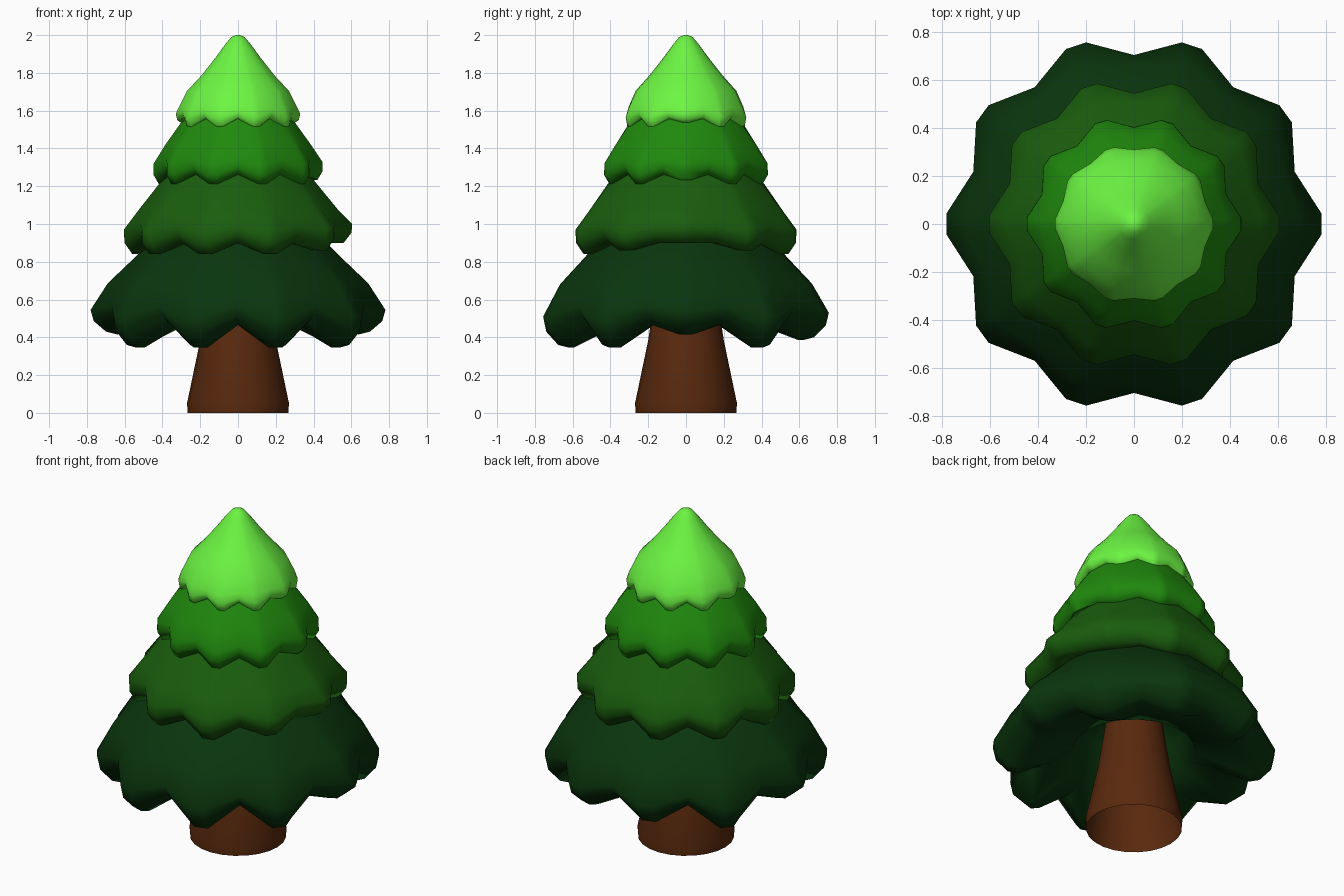
import bpy
import bmesh
from math import pi, sin, cos, radians

if "Cube" in bpy.data.objects:
    bpy.data.objects.remove(bpy.data.objects["Cube"])


def material(name, rgb):
    m = bpy.data.materials.new(name)
    m.diffuse_color = (*rgb, 1)
    m.use_nodes = True
    m.node_tree.nodes["Principled BSDF"].inputs["Base Color"].default_value = m.diffuse_color
    return m


def lathe(name, rgb, rings, closed=True, angle=60):
    """Skin a list of point rings (top to bottom); cap both ends if closed."""
    bm = bmesh.new()
    loops = [[bm.verts.new(p) for p in ring] for ring in rings]
    n = len(loops[0])
    for a, b in zip(loops, loops[1:]):
        for i in range(n):
            j = (i + 1) % n
            bm.faces.new((a[i], b[i], b[j], a[j]))
    if closed:
        bm.faces.new(loops[0])
        bm.faces.new(loops[-1][::-1])
    bmesh.ops.recalc_face_normals(bm, faces=bm.faces[:])
    mesh = bpy.data.meshes.new(name)
    bm.to_mesh(mesh)
    bm.free()
    obj = bpy.data.objects.new(name, mesh)
    bpy.context.collection.objects.link(obj)
    mesh.materials.append(material(name + "_colour", rgb))
    bpy.ops.object.select_all(action='DESELECT')
    bpy.context.view_layer.objects.active = obj
    obj.select_set(True)
    bpy.ops.object.shade_smooth_by_angle(angle=radians(angle))
    return obj


def tier(name, rgb, profile, depth, lift, raised, lobes=10):
    """Scalloped skirt; profile rows are radius, z, radius weight, height weight."""
    rings = []
    for r, z, wr, wz in profile:
        ring = []
        for k in range(lobes):
            # each lobe: blunt tip (two points), then the valley
            for offset, t in ((-0.09, 1), (0.09, 1), (0.5, 0)):
                rr = r * (1 - wr * depth * (1 - t))
                zz = z + wz * (lift * (1 - t) + raised.get(k, 0) * t)
                a = 2 * pi * (k + offset) / lobes
                ring.append((rr * cos(a), rr * sin(a), zz))
        rings.append(ring)
    return lathe(name, rgb, rings)


# Trunk, an open tapered tube
trunk = [(0.13, 0.85), (0.20, 0.385), (0.27, 0.05), (0.266, 0)]
lathe("trunk", (0.10, 0.022, 0.004),
      [[(r * cos(2 * pi * i / 24), r * sin(2 * pi * i / 24), z) for i in range(24)]
       for r, z in trunk], closed=False)

# Bottom skirt, with a hollow around the trunk
tier("bottom_branches", (0.003, 0.036, 0.004), [
    (0.12, 1.15, 0, 0), (0.42, 0.95, 0, 0), (0.55, 0.82, 0.2, 0),
    (0.69, 0.68, 0.5, 0.1), (0.782, 0.51, 1, 0.5), (0.765, 0.43, 1, 0.8),
    (0.70, 0.36, 1, 1), (0.64, 0.345, 1, 1), (0.50, 0.41, 0.6, 0.6),
    (0.34, 0.50, 0, 0), (0.29, 0.65, 0, 0), (0.15, 0.80, 0, 0)],
    0.10, 0.12, {0: 0.07, 5: 0.07, 2: 0.04, 3: 0.04})

# Lower middle skirt
tier("lower_middle_branches", (0.010, 0.11, 0.004), [
    (0.10, 1.45, 0, 0), (0.34, 1.31, 0, 0), (0.42, 1.21, 0.1, 0),
    (0.53, 1.07, 0.5, 0.1), (0.605, 0.97, 1, 0.5), (0.602, 0.90, 1, 0.9),
    (0.56, 0.84, 1, 1), (0.50, 0.845, 1, 0.9), (0.37, 0.93, 0, 0),
    (0.20, 1.0, 0, 0)],
    0.10, 0.06, {0: 0.06, 1: 0.02, 9: 0.02})

# Upper middle skirt
tier("upper_middle_branches", (0.014, 0.25, 0.004), [
    (0.08, 1.72, 0, 0), (0.22, 1.64, 0, 0), (0.30, 1.54, 0.1, 0),
    (0.385, 1.42, 0.5, 0.1), (0.447, 1.32, 1, 0.5), (0.448, 1.26, 1, 0.9),
    (0.42, 1.212, 1, 1), (0.36, 1.22, 1, 0.9), (0.26, 1.31, 0, 0),
    (0.15, 1.36, 0, 0)],
    0.10, 0.05, {0: 0.02})

# Tip
tier("top_branches", (0.15, 0.92, 0.055), [
    (0.012, 2.0, 0, 0), (0.035, 1.99, 0, 0), (0.065, 1.955, 0, 0),
    (0.12, 1.88, 0, 0), (0.195, 1.785, 0, 0), (0.27, 1.705, 0.2, 0),
    (0.315, 1.61, 0.6, 0.2), (0.33, 1.565, 1, 0.6), (0.322, 1.52, 1, 1),
    (0.295, 1.502, 1, 1), (0.26, 1.515, 0.5, 0.8), (0.15, 1.60, 0, 0)],
    0.06, 0.05, {0: 0.03, 5: 0.03})
